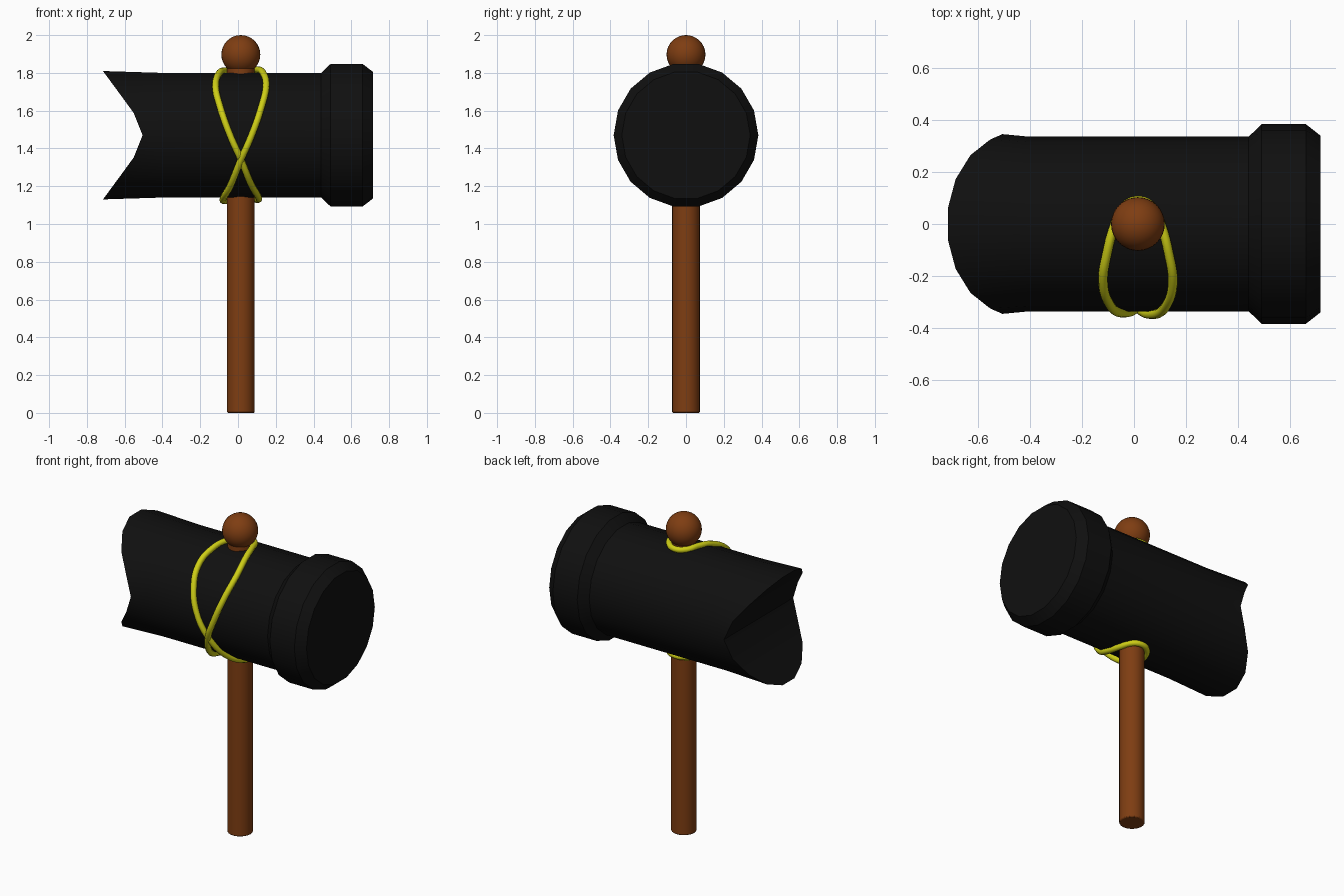
import bpy
import bmesh
from math import sin, cos, radians, tau

cube = bpy.data.objects.get("Cube")
if cube:
    bpy.data.objects.remove(cube, do_unlink=True)


def material(name, rgb):
    m = bpy.data.materials.new(name)
    m.use_nodes = True
    m.diffuse_color = (*rgb, 1)
    m.node_tree.nodes["Principled BSDF"].inputs["Base Color"].default_value = (*rgb, 1)
    return m


black = material("black rubber", (0.005, 0.005, 0.005))
brown = material("brown wood", (0.21, 0.047, 0.006))
yellow = material("yellow cord", (0.62, 0.62, 0.008))

CX = 0.015       # handle axis
CZ = 1.47        # height of the head axis
SIDES = 18


def finish(obj, name, mat, angle=30):
    obj.name = name
    obj.data.materials.clear()
    obj.data.materials.append(mat)
    bpy.ops.object.select_all(action="DESELECT")
    obj.select_set(True)
    bpy.context.view_layer.objects.active = obj
    bpy.ops.object.shade_smooth_by_angle(angle=radians(angle))


# Head: lathed barrel with a collar at one end and a notched mouth at the other
def mouth_x(h):
    h = abs(h)
    return -0.505 - 0.4 * h if h < 0.12 else -0.553 - 0.736 * (h - 0.12)


bm = bmesh.new()
profile = [(None, 0.345), (-0.4, 0.335), (0.44, 0.335), (0.49, 0.383), (0.66, 0.383), (0.715, 0.34)]
rings = []
for x, r in profile:
    ring = []
    for i in range(SIDES):
        a = tau * i / SIDES
        h = r * sin(a)
        ring.append(bm.verts.new((mouth_x(h) if x is None else x, r * cos(a), CZ + h)))
    rings.append(ring)
for a, b in zip(rings, rings[1:]):
    for i in range(SIDES):
        j = (i + 1) % SIDES
        bm.faces.new((a[i], a[j], b[j], b[i]))
bm.faces.new(rings[-1])
# Mouth surface: strips running straight across the notch
half = SIDES // 2
rim = rings[0]
for i in range(-4, 4):
    bm.faces.new([rim[k % SIDES] for k in (i, i + 1, half - i - 1, half - i)])
bmesh.ops.recalc_face_normals(bm, faces=bm.faces)
mesh = bpy.data.meshes.new("mallet_head")
bm.to_mesh(mesh)
bm.free()
head = bpy.data.objects.new("mallet_head", mesh)
bpy.context.collection.objects.link(head)
finish(head, "mallet_head", black)

# Handle with a softened end
bpy.ops.mesh.primitive_cylinder_add(vertices=32, radius=0.073, depth=1.86, location=(CX, 0, 0.93))
handle = bpy.context.object
bevel = handle.modifiers.new("soft_end", "BEVEL")
bevel.width = 0.006
bevel.segments = 2
bevel.limit_method = "ANGLE"
finish(handle, "handle", brown)

# Ball on top of the handle
bpy.ops.mesh.primitive_uv_sphere_add(segments=32, ring_count=16, radius=0.103, location=(CX, 0, 1.897))
finish(bpy.context.object, "handle_ball", brown, 60)

# Cord: closed figure eight around the barrel, (degrees from the top, sideways offset)
strand = [(-15, 0), (-10, 0.06), (2, 0.092), (18, 0.117), (40, 0.134), (65, 0.108), (90, 0.057),
          (112, 0), (140, -0.055), (163, -0.092), (180, -0.088), (191, -0.055), (195, 0)]
path = [(a, dx, 0.347) for a, dx in strand]
path += [(a, -dx, 0.341) for a, dx in reversed(strand[1:-1])]
curve = bpy.data.curves.new("cord", "CURVE")
curve.dimensions = "3D"
curve.bevel_depth = 0.018
curve.bevel_resolution = 3
curve.resolution_u = 8
spline = curve.splines.new("BEZIER")
spline.bezier_points.add(len(path) - 1)
spline.use_cyclic_u = True
for p, (a, dx, r) in zip(spline.bezier_points, path):
    t = radians(a)
    p.co = (CX + dx, -r * sin(t), CZ + r * cos(t))
    p.handle_left_type = p.handle_right_type = "AUTO"
cord = bpy.data.objects.new("cord", curve)
bpy.context.collection.objects.link(cord)
bpy.ops.object.select_all(action="DESELECT")
cord.select_set(True)
bpy.context.view_layer.objects.active = cord
bpy.ops.object.convert(target="MESH")
finish(bpy.context.object, "cord", yellow, 60)
